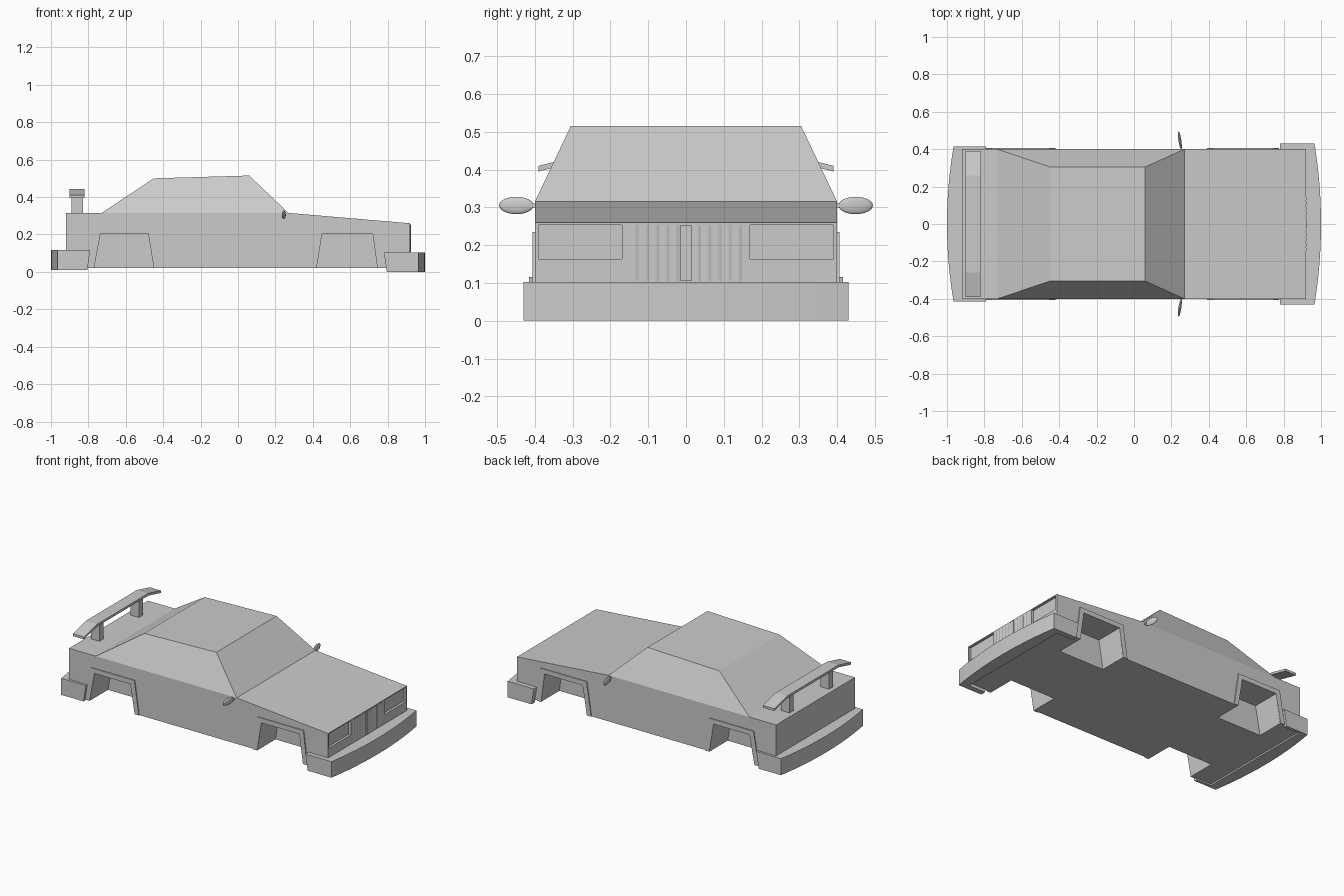
import bpy, bmesh, math
from mathutils import Matrix

if "Cube" in bpy.data.objects:
    bpy.data.objects.remove(bpy.data.objects["Cube"])

paint = bpy.data.materials.new("light_grey")
paint.use_nodes = True
GREY = (0.6, 0.6, 0.6, 1)
paint.diffuse_color = GREY
paint.node_tree.nodes["Principled BSDF"].inputs["Base Color"].default_value = GREY


def make(name, bm):
    bmesh.ops.recalc_face_normals(bm, faces=bm.faces)
    mesh = bpy.data.meshes.new(name)
    bm.to_mesh(mesh)
    bm.free()
    mesh.materials.append(paint)
    ob = bpy.data.objects.new(name, mesh)
    bpy.context.collection.objects.link(ob)
    return ob


def prism(name, pts, axis, a, b):
    """Extrude a 2D outline along an axis from a to b."""
    place = {"x": lambda u, v, d: (d, u, v),
             "y": lambda u, v, d: (u, d, v),
             "z": lambda u, v, d: (u, v, d)}[axis]
    bm = bmesh.new()
    lo = [bm.verts.new(place(u, v, a)) for u, v in pts]
    hi = [bm.verts.new(place(u, v, b)) for u, v in pts]
    bm.faces.new(lo)
    bm.faces.new(hi[::-1])
    n = len(pts)
    for i in range(n):
        j = (i + 1) % n
        bm.faces.new((lo[i], lo[j], hi[j], hi[i]))
    return make(name, bm)


def box(name, x0, x1, y0, y1, z0, z1):
    return prism(name, [(x0, y0), (x1, y0), (x1, y1), (x0, y1)], "z", z0, z1)


# Lower body shell
body = prism("body", [(-0.92, 0.02), (0.92, 0.02), (0.92, 0.26), (0.27, 0.315),
                      (-0.92, 0.315)], "y", -0.4, 0.4)

# Cutters for the wheel wells and headlight recesses
arches = {"front": [(0.42, 0.02), (0.45, 0.205), (0.72, 0.205), (0.745, 0.02)],
          "rear": [(-0.77, 0.02), (-0.735, 0.205), (-0.48, 0.205), (-0.45, 0.02)]}
cutters = []
for s in (-1, 1):
    for end, a in arches.items():
        low = [(a[0][0] - 0.003, 0), *a[1:3], (a[3][0] + 0.003, 0)]
        cutters.append(prism(end + "_well_cutter", low, "y", s * 0.22, s * 0.5))
    cutters.append(box("headlight_cutter", 0.905, 1, *sorted((s * 0.17, s * 0.39)),
                       0.163, 0.254))
for c in cutters:
    c.hide_render = True
    mod = body.modifiers.new("cut", "BOOLEAN")
    mod.operation, mod.object, mod.solver = "DIFFERENCE", c, "EXACT"
deps = bpy.context.evaluated_depsgraph_get()
body.data = bpy.data.meshes.new_from_object(body.evaluated_get(deps))
body.modifiers.clear()
for c in cutters:
    bpy.data.objects.remove(c)

# Cabin: a tapered block from the waistline to the roof
bm = bmesh.new()
base = [bm.verts.new(p) for p in ((-0.73, -0.4, 0.315), (0.27, -0.4, 0.315),
                                  (0.27, 0.4, 0.315), (-0.73, 0.4, 0.315))]
roof = [bm.verts.new(p) for p in ((-0.45, -0.305, 0.5), (0.06, -0.305, 0.515),
                                  (0.06, 0.305, 0.515), (-0.45, 0.305, 0.5))]
bm.faces.new(base)
bm.faces.new(roof)
for i in range(4):
    j = (i + 1) % 4
    bm.faces.new((base[i], base[j], roof[j], roof[i]))
make("cabin", bm)

# Thin flares around the wheel arches
for side, s in (("right", -1), ("left", 1)):
    for end, a in arches.items():
        outer = [(a[3][0] + 0.03, 0.02), (a[2][0] + 0.028, 0.235),
                 (a[1][0] - 0.028, 0.235), (a[0][0] - 0.03, 0.02)]
        prism(f"{side}_{end}_arch_flare", a + outer, "y", s * 0.395, s * 0.406)


def bumper(name, sign, half, back, z0, z1):
    """Wrap-round bumper with a bowed outer face and slanted ends."""
    arc = []
    for i in range(13):
        t = i / 6 - 1
        arc.append((sign * (1 - 0.035 * t * t), half * t))
    inner = [(sign * back, half), (sign * back, 0.395), (sign * 0.915, 0.395),
             (sign * 0.915, -0.395), (sign * back, -0.395), (sign * back, -half)]
    ob = prism(name, arc + inner, "z", z0, z1)
    for v in ob.data.vertices:
        if abs(v.co.x) < back + 0.001 and v.co.z < z0 + 0.001:
            v.co.x += sign * 0.016


bumper("front_bumper", 1, 0.43, 0.78, 0, 0.103)
bumper("rear_bumper", -1, 0.415, 0.79, 0.01, 0.116)

# Grille: rippled panels either side of a centre bar
for side, s in (("right", -1), ("left", 1)):
    wave = []
    for i in range(33):
        t = i / 32
        wave.append((0.919 + 0.004 * abs(math.sin(t * math.pi * 5)),
                     s * (0.015 + 0.135 * t)))
    prism(side + "_grille", wave + [(0.91, s * 0.15), (0.91, s * 0.015)],
          "z", 0.105, 0.253)
box("grille_bar", 0.91, 0.925, -0.015, 0.015, 0.105, 0.253)

# Rear wing with drooping tips, on two posts
top = [(-0.39, 0.41), (-0.26, 0.442), (0.26, 0.442), (0.39, 0.41)]
under = [(y, z - 0.015) for y, z in reversed(top)]
prism("rear_wing", top + under, "x", -0.9, -0.82)
for side, s in (("right", -1), ("left", 1)):
    box(side + "_wing_post", -0.89, -0.83, s * 0.2 - 0.02, s * 0.2 + 0.02, 0.31, 0.43)

# Door mirrors: flattened smooth ovals, swept back
for side, s in (("right", -1), ("left", 1)):
    bm = bmesh.new()
    bmesh.ops.create_uvsphere(bm, u_segments=20, v_segments=12, radius=1)
    m = (Matrix.Translation((0.245, s * 0.449, 0.305))
         @ Matrix.Rotation(s * 0.15, 4, "Z")
         @ Matrix.Diagonal((0.008, 0.046, 0.023, 1)))
    bmesh.ops.transform(bm, matrix=m, verts=bm.verts)
    for f in bm.faces:
        f.smooth = True
    make(side + "_mirror", bm)
    box(side + "_mirror_stalk", 0.248, 0.256, *sorted((s * 0.39, s * 0.415)), 0.3, 0.31)
